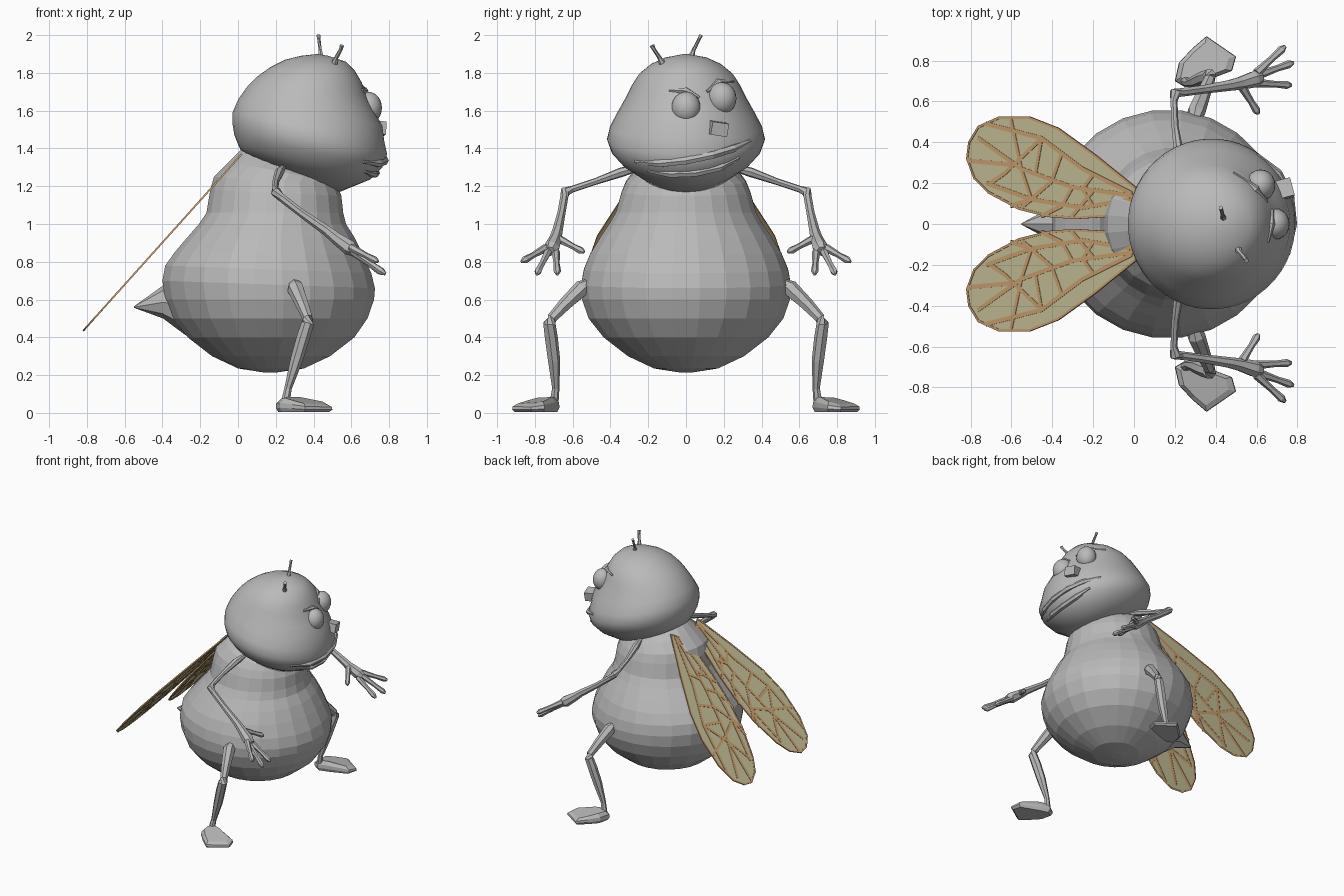
import bpy, bmesh, math
from mathutils import Vector as V
from mathutils.bvhtree import BVHTree

if "Cube" in bpy.data.objects:
    bpy.data.objects.remove(bpy.data.objects["Cube"])


def material(name, rgb):
    m = bpy.data.materials.new(name)
    m.diffuse_color = (*rgb, 1)
    m.use_nodes = True
    m.node_tree.nodes["Principled BSDF"].inputs["Base Color"].default_value = m.diffuse_color
    return m


GREY = material("grey", (0.49, 0.49, 0.49))
MEMBRANE = material("pale olive", (0.60, 0.56, 0.33))
VEIN = material("tan", (0.63, 0.37, 0.17))


def finish(bm, name, mat, mirror=False, smooth=False):
    bmesh.ops.recalc_face_normals(bm, faces=bm.faces)
    mesh = bpy.data.meshes.new(name)
    bm.to_mesh(mesh)
    bm.free()
    mesh.materials.append(mat)
    if smooth:
        for p in mesh.polygons:
            p.use_smooth = True
    ob = bpy.data.objects.new(name, mesh)
    bpy.context.collection.objects.link(ob)
    if mirror:
        mod = ob.modifiers.new("other side", 'MIRROR')
        mod.use_axis = (False, True, False)
        mod.use_mirror_merge = False
    return ob


def skin(bm, rings):
    """Bridge equal rings of points and cap both ends."""
    loops = [[bm.verts.new(p) for p in r] for r in rings]
    n = len(loops[0])
    for a, b in zip(loops, loops[1:]):
        for i in range(n):
            j = (i + 1) % n
            bm.faces.new((a[i], a[j], b[j], b[i]))
    bm.faces.new(loops[0])
    bm.faces.new(loops[-1])


def tilted_rings(profile, sides):
    """Each row: back x, back z, front x, front z, half width in y."""
    out = []
    for xb, zb, xf, zf, ry in profile:
        b, f = V((xb, 0, zb)), V((xf, 0, zf))
        out.append([(b + f) / 2 + (f - b) / 2 * math.cos(t) + V((0, ry, 0)) * math.sin(t)
                    for t in (math.tau * (i + .5) / sides for i in range(sides))])
    return out


def tube(bm, pts, sides=7):
    """Limb through (x, y, z, radius) points."""
    ps = [V(p[:3]) for p in pts]
    rings = []
    for i, p in enumerate(ps):
        d = (ps[min(i + 1, len(ps) - 1)] - ps[max(i - 1, 0)]).normalized()
        ref = V((0, 0, 1)) if abs(d.z) < .9 else V((1, 0, 0))
        u = d.cross(ref).normalized()
        v = d.cross(u)
        rings.append([p + (u * math.cos(t) + v * math.sin(t)) * pts[i][3]
                      for t in (math.tau * k / sides for k in range(sides))])
    skin(bm, rings)


# Pear-shaped body
bm = bmesh.new()
skin(bm, tilted_rings([
    (.13, .215, .21, .215, .04), (0, .235, .35, .235, .17), (-.14, .30, .49, .30, .31),
    (-.27, .40, .62, .40, .44), (-.35, .50, .69, .50, .52), (-.39, .60, .725, .60, .555),
    (-.405, .70, .73, .66, .56), (-.39, .78, .71, .74, .545), (-.34, .85, .665, .84, .51),
    (-.28, .92, .62, .93, .46), (-.21, 1.0, .575, 1.0, .41), (-.17, 1.06, .56, 1.06, .375),
    (-.15, 1.18, .55, 1.15, .345), (-.13, 1.25, .53, 1.2, .32), (-.05, 1.33, .52, 1.22, .28),
    (.02, 1.40, .50, 1.25, .2)], 24))
finish(bm, "body", GREY)

# Stinger
bm = bmesh.new()
tube(bm, [(-.26, 0, .57, .16), (-.40, 0, .585, .085), (-.55, 0, .56, .004)], 8)
finish(bm, "stinger", GREY)

# Head leaning forward, wide at the cheeks
bm = bmesh.new()
skin(bm, tilted_rings([
    (.02, 1.38, .54, 1.17, .24), (0, 1.42, .70, 1.235, .34), (-.02, 1.47, .765, 1.30, .395),
    (-.03, 1.53, .79, 1.37, .418), (-.03, 1.59, .775, 1.44, .402), (0, 1.66, .765, 1.52, .362),
    (.05, 1.73, .72, 1.60, .32), (.10, 1.78, .68, 1.68, .288), (.17, 1.83, .655, 1.75, .25),
    (.25, 1.87, .62, 1.81, .19), (.33, 1.89, .57, 1.86, .12), (.42, 1.9, .48, 1.89, .03)], 48))
head_tree = BVHTree.FromBMesh(bm)
finish(bm, "head", GREY, smooth=True)


def on_face(y, z, out=0):
    hit = head_tree.ray_cast(V((2, y, z)), V((-1, 0, 0)))[0]
    return (hit.x + out if hit else .5, y, z)


# Lips, brows and nose set on the face
for name, line, r in (
        ("upper_lip", [(-.27, 1.33), (-.14, 1.32), (0, 1.335), (.14, 1.365), (.25, 1.40), (.34, 1.44)], .022),
        ("lower_lip", [(-.20, 1.28), (-.08, 1.265), (.05, 1.27), (.18, 1.30), (.28, 1.35)], .022),
        ("brow_near", [(-.09, 1.71), (0, 1.705), (.07, 1.67)], .02),
        ("brow_far", [(.11, 1.70), (.17, 1.75), (.25, 1.755)], .02)):
    bm = bmesh.new()
    last = len(line) - 1
    tube(bm, [(*on_face(y, z), r * (.4 if i in (0, last) else 1)) for i, (y, z) in enumerate(line)], 6)
    finish(bm, name, GREY)

bm = bmesh.new()
bmesh.ops.create_cube(bm, size=1)
bmesh.ops.scale(bm, vec=(.08, .09, .07), verts=bm.verts)
nose = finish(bm, "nose", GREY)
nose.location = on_face(.17, 1.505, .01)
nose.rotation_euler = (-.15, .1, .25)

# Bulging eyes
for name, loc in (("eye_near", (.69, 0, 1.615)), ("eye_far", (.62, .19, 1.665))):
    bm = bmesh.new()
    bmesh.ops.create_uvsphere(bm, u_segments=20, v_segments=12, radius=1)
    bmesh.ops.scale(bm, vec=(.072, .077, .085), verts=bm.verts)
    finish(bm, name, GREY, smooth=True).location = loc

# Antennae
for name, pts in (
        ("antenna_tall", [(.44, .02, 1.86, .022), (.435, .04, 1.92, .01), (.428, .07, 1.98, .009), (.425, .08, 2.0, .011)]),
        ("antenna_short", [(.50, -.11, 1.82, .026), (.52, -.14, 1.88, .011), (.545, -.17, 1.925, .01), (.55, -.18, 1.945, .013)])):
    bm = bmesh.new()
    tube(bm, pts, 6)
    finish(bm, name, GREY)

# Arms with four-fingered hands
bm = bmesh.new()
tube(bm, [(.24, .24, 1.30, .015), (.22, .34, 1.275, .026), (.20, .48, 1.225, .018), (.195, .60, 1.185, .018),
          (.20, .64, 1.17, .028), (.23, .645, 1.14, .022), (.34, .66, 1.055, .022), (.47, .68, .965, .028),
          (.52, .69, .925, .033), (.59, .71, .875, .042), (.62, .72, .855, .03)])
for tip, root in (((.74, .87, .80), (.60, .74, .875)), ((.78, .79, .735), (.61, .73, .855)),
                  ((.77, .68, .735), (.60, .69, .855)), ((.61, .54, .85), (.53, .67, .92))):
    a, b = V(root), V(tip)
    m = a.lerp(b, .55)
    tube(bm, [(*a, .022), (*m, .016), (*a.lerp(b, .88), .02), (*b, .009)], 6)
finish(bm, "arm", GREY, mirror=True)

# Legs
bm = bmesh.new()
tube(bm, [(.29, .48, .70, .02), (.305, .55, .66, .045), (.34, .64, .575, .036), (.37, .71, .50, .028),
          (.37, .725, .475, .034), (.345, .715, .40, .036), (.31, .70, .28, .034),
          (.265, .69, .13, .02), (.25, .70, .05, .025)])
finish(bm, "leg", GREY, mirror=True)

# Splayed feet: wide at the toes
bm = bmesh.new()
outline = [(.20, .70, .07), (.22, .79, .075), (.285, .86, .06), (.355, .92, .045),
           (.50, .82, .04), (.48, .75, .055), (.32, .69, .08), (.25, .67, .08)]
centre = V((.33, .78, 0))
rings = []
for k, h in ((.9, 0), (1, .3), (.98, .65), (.78, 1)):
    rings.append([centre + (V((x, y, 0)) - centre) * k + V((0, 0, .005 + z * h)) for x, y, z in outline])
skin(bm, rings)
finish(bm, "foot", GREY, mirror=True)

# Wings: thin sloping sheets, with veins as slightly raised strips
SLOPE = 1.114
NORMAL = V((-SLOPE, 0, 1)).normalized()


def on_wing(p):
    return V((p[0], p[1], 1.37 + SLOPE * (p[0] - .02)))


edge = [(.015, .17), (-.19, .335), (-.37, .465), (-.51, .52), (-.66, .52), (-.76, .475), (-.805, .40),
        (-.815, .32), (-.78, .225), (-.71, .155), (-.56, .075), (-.42, .04), (-.29, .03), (-.13, .04), (-.02, .10)]
bm = bmesh.new()
skin(bm, [[on_wing(p) + NORMAL * s for p in edge] for s in (-.002, .002)])
finish(bm, "wing", MEMBRANE, mirror=True)

veins = [[(-.01, .15), (-.25, .27), (-.45, .42), (-.72, .49)],
         [(-.01, .14), (-.30, .18), (-.55, .27), (-.76, .42)],
         [(-.02, .12), (-.25, .08), (-.50, .12), (-.72, .20)],
         [(-.45, .42), (-.63, .25), (-.70, .20)], [(-.35, .35), (-.40, .21), (-.55, .08)],
         [(-.55, .27), (-.60, .51)], [(-.30, .18), (-.35, .09), (-.45, .04)],
         [(-.60, .29), (-.81, .31)], [(-.20, .24), (-.25, .17), (-.2, .09)],
         [(-.20, .16), (-.30, .04)], [(-.55, .27), (-.50, .12), (-.6, .09)], [(-.45, .42), (-.48, .25)]]
bm = bmesh.new()
for path, width in [(edge + edge[:1], .012)] + [(v, .021) for v in veins]:
    for a, b in zip(path, path[1:]):
        a, b = on_wing(a), on_wing(b)
        d = (b - a).normalized() * .004
        side = NORMAL.cross(d).normalized() * width / 2
        up = NORMAL * .0045
        skin(bm, [[p + side + up, p - side + up, p - side - up, p + side - up] for p in (a - d, b + d)])
finish(bm, "wing_veins", VEIN, mirror=True)
